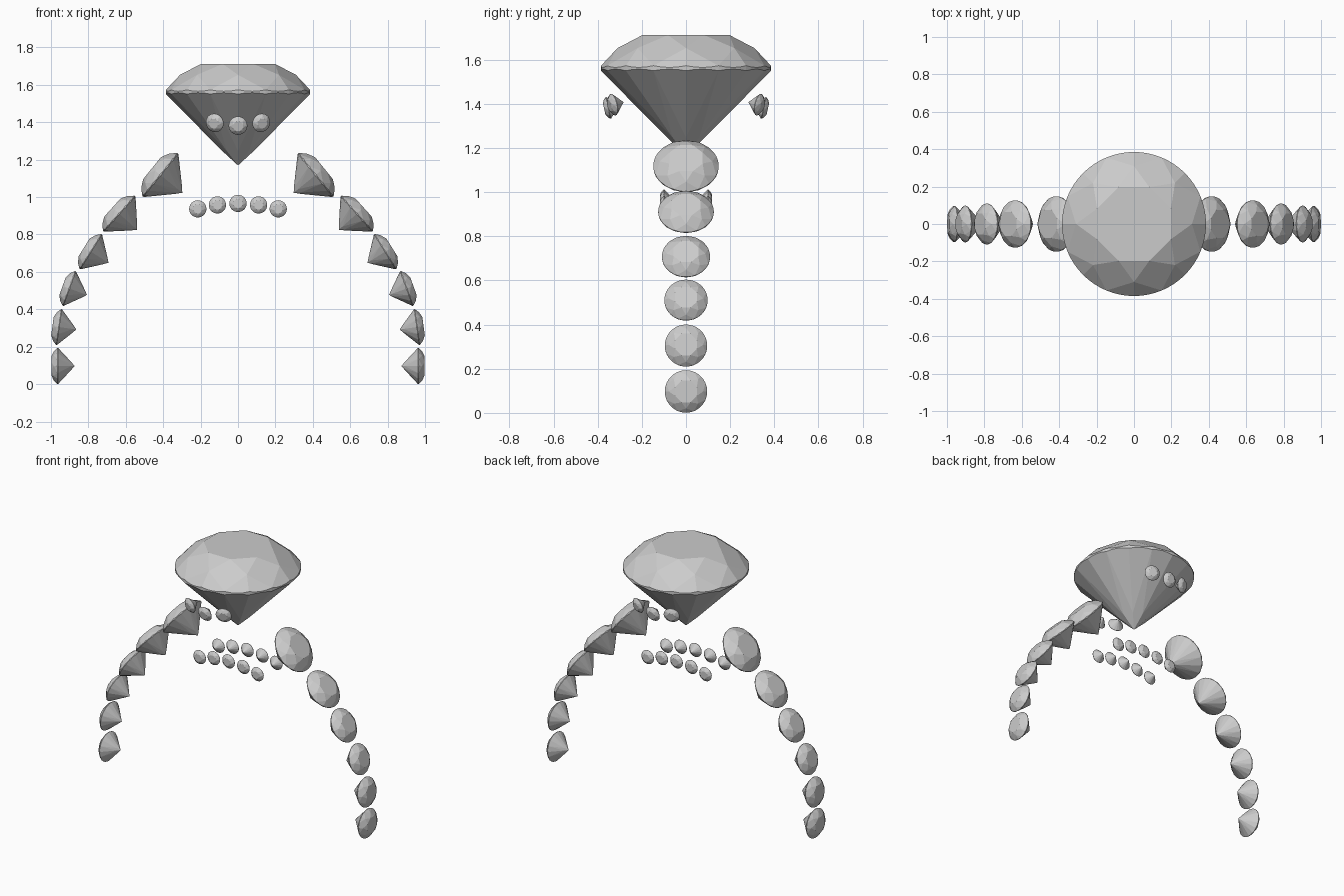
import bpy, bmesh
from math import radians, cos, sin
from mathutils import Vector, Matrix

if "Cube" in bpy.data.objects:
    bpy.data.objects.remove(bpy.data.objects["Cube"])

TABLE_Z, CULET_Z, GIRDLE = 0.39, -1.02, 0.03


def polar(r, deg, z):
    return Vector((r * cos(radians(deg)), r * sin(radians(deg)), z))


def cut(bm, a, b, c):
    # slice away everything outside the plane through three points
    n = (b - a).cross(c - a).normalized()
    if n.dot(a) < 0:
        n = -n
    geom = bm.verts[:] + bm.edges[:] + bm.faces[:]
    bmesh.ops.bisect_plane(bm, geom=geom, dist=1e-5, plane_co=a, plane_no=n, clear_outer=True)
    rim = [e for e in bm.edges if e.is_boundary]
    if rim:
        bmesh.ops.holes_fill(bm, edges=rim, sides=0)


def brilliant_mesh():
    # round-brilliant gem of girdle radius 1, cut from a cylinder facet by facet
    bm = bmesh.new()
    bmesh.ops.create_cone(bm, cap_ends=True, segments=64, radius1=1, radius2=1,
                          depth=TABLE_Z - CULET_Z,
                          matrix=Matrix.Translation((0, 0, (TABLE_Z + CULET_Z) / 2)))
    rt, rs, rl = 0.555, 0.805, 0.22
    slope = (TABLE_Z - GIRDLE) / (1 - rt)
    star_z = TABLE_Z - slope * (rs * cos(radians(22.5)) - rt)
    pav = (-GIRDLE - CULET_Z)
    low_z = CULET_Z + pav * rl * cos(radians(22.5))
    for k in range(8):
        m = 45 * k + 22.5
        star_l, star_r = polar(rs, m - 22.5, star_z), polar(rs, m + 22.5, star_z)
        top, rim = polar(rt, m, TABLE_Z), polar(1, m, GIRDLE)
        # crown main and star facets
        cut(bm, star_l, star_r, rim)
        cut(bm, top, polar(rt, m + 45, TABLE_Z), star_r)
        # pavilion main
        rim_low = polar(1, m, -GIRDLE)
        cut(bm, polar(rl, m - 22.5, low_z), polar(rl, m + 22.5, low_z), rim_low)
        # upper and lower girdle facets
        for s in (-22.5, 22.5):
            cut(bm, polar(rs, m + s, star_z), rim, polar(1, m + s, GIRDLE))
            cut(bm, polar(rl, m + s, low_z), rim_low, polar(1, m + s, -GIRDLE))
    bmesh.ops.remove_doubles(bm, verts=bm.verts[:], dist=1e-4)
    bmesh.ops.recalc_face_normals(bm, faces=bm.faces[:])
    me = bpy.data.meshes.new("brilliant_gem")
    bm.to_mesh(me)
    bm.free()
    return me


gem = brilliant_mesh()


def place(name, pos, r, facing, depth=1.0):
    # set one gem with its table looking along "facing"
    ob = bpy.data.objects.new(name, gem)
    bpy.context.collection.objects.link(ob)
    rot = Vector(facing).to_track_quat('Z', 'Y').to_matrix().to_4x4()
    ob.matrix_world = Matrix.Translation(pos) @ rot @ Matrix.Diagonal((r, r, r * depth, 1))


# large centre stone
place("centre_stone", (0, 0, 1.562), 0.385, (0, 0, 1))

# graduated shoulder stones: x, z, radius, tilt, depth
shoulder = [(0.415, 1.118, 0.148, 39, 1), (0.635, 0.911, 0.126, 42, 1),
            (0.787, 0.708, 0.109, 32, 1), (0.902, 0.511, 0.098, 20, 1),
            (0.957, 0.305, 0.096, 8, 0.95), (0.964, 0.097, 0.096, 0, 0.92)]
for side, s in (("right", 1), ("left", -1)):
    for i, (x, z, r, t, d) in enumerate(shoulder):
        a = radians(t)
        place(f"shoulder_stone_{side}_{i + 1}", (s * x, 0, z), r, (s * cos(a), 0, sin(a)), d)

for side, s in (("front", -1), ("back", 1)):
    # three collar stones around the centre stone's cone
    for i, deg in enumerate((-20.5, 0, 20.5)):
        a = radians(deg)
        place(f"collar_stone_{side}_{i + 1}",
              (0.355 * sin(a), s * 0.352 * cos(a), 1.397 if deg else 1.382), 0.05,
              (sin(a), s * cos(a), -0.22))
    # row of five small gallery stones
    for i, (x, z) in enumerate(((-0.215, 0.937), (-0.11, 0.958), (0, 0.966),
                                (0.11, 0.958), (0.215, 0.937))):
        place(f"gallery_stone_{side}_{i + 1}", (x, s * 0.1, z), 0.046, (0, s, 0))
